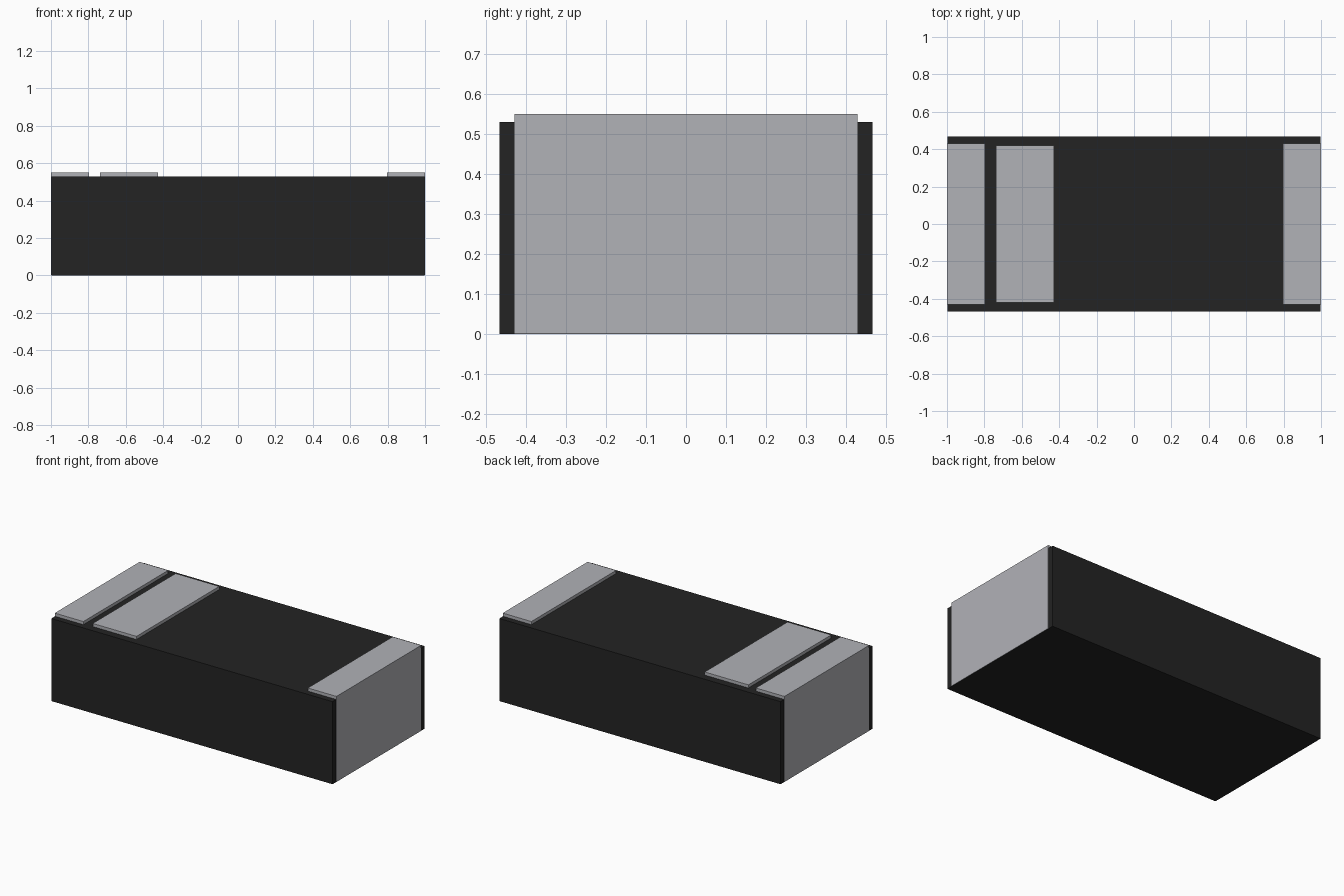
import bpy

if "Cube" in bpy.data.objects:
    bpy.data.objects.remove(bpy.data.objects["Cube"], do_unlink=True)


def material(name, rgb):
    m = bpy.data.materials.new(name)
    m.use_nodes = True
    m.diffuse_color = (*rgb, 1)
    m.node_tree.nodes["Principled BSDF"].inputs["Base Color"].default_value = (*rgb, 1)
    return m


def box(name, x, y, z, mat):
    """Box from (low, high) pairs in x and z, and a half width in y."""
    bpy.ops.mesh.primitive_cube_add(
        size=1, location=(sum(x) / 2, 0, sum(z) / 2))
    ob = bpy.context.object
    ob.name = ob.data.name = name
    ob.scale = (x[1] - x[0], 2 * y, z[1] - z[0])
    bpy.ops.object.transform_apply(location=False, rotation=False, scale=True)
    ob.data.materials.append(mat)
    return ob


black = material("black_plastic", (0.017, 0.017, 0.017))
silver = material("silver_metal", (0.44, 0.445, 0.475))

TOP = 0.55

# Dark package body, its ends just behind the contact faces
box("body", (-0.998, 0.998), 0.467, (0, 0.53), black)

# Metal contacts wrapping each end, proud of the top
box("right_contact", (-1, -0.797), 0.43, (0.001, TOP), silver)
box("left_contact", (0.797, 1), 0.43, (0.001, TOP), silver)

# Raised polarity band on top
box("polarity_band", (-0.737, -0.427), 0.42, (0.52, TOP), silver)
